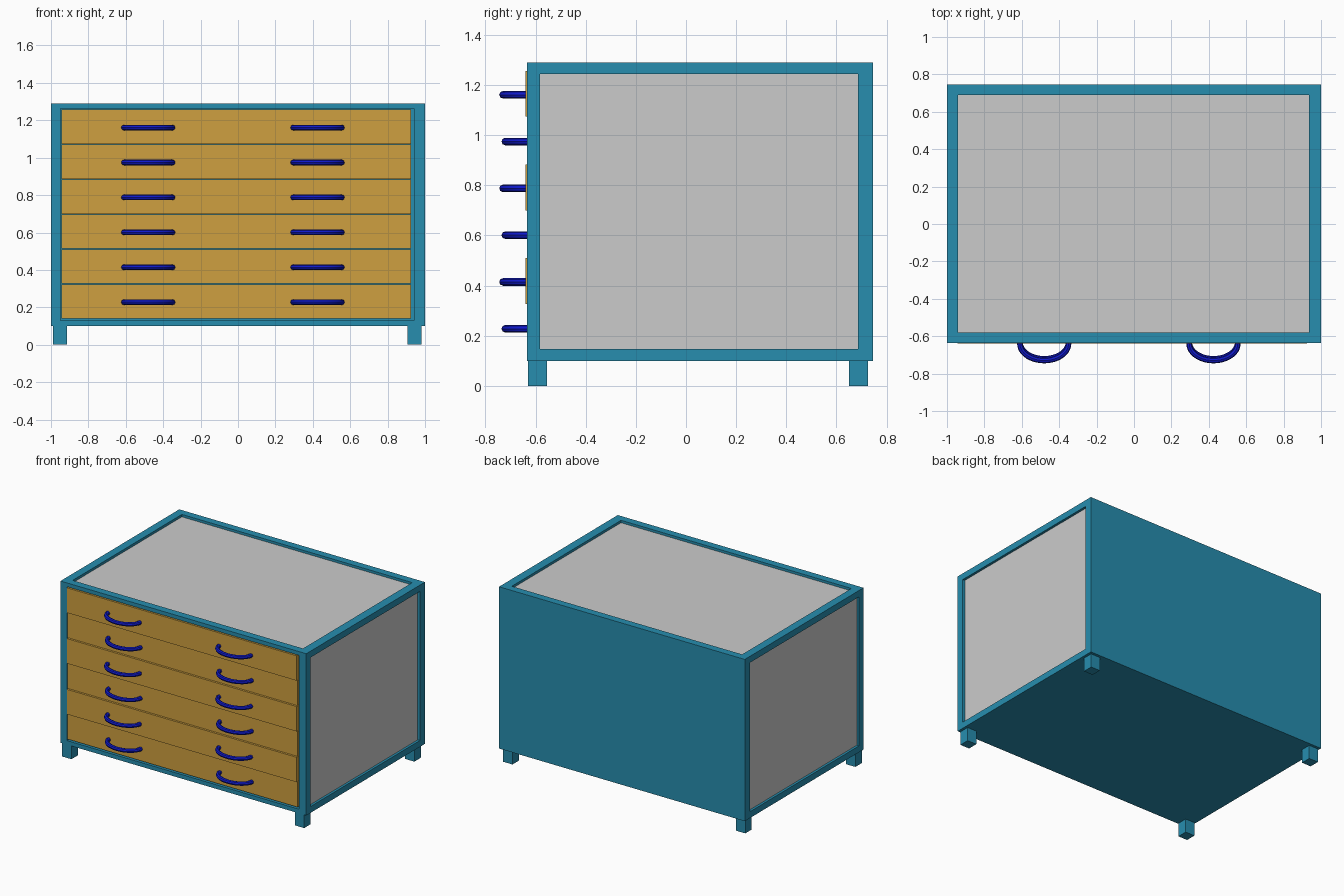
import bpy, bmesh, math
from mathutils import Vector

if "Cube" in bpy.data.objects:
    bpy.data.objects.remove(bpy.data.objects["Cube"])


def material(name, rgb):
    m = bpy.data.materials.new(name)
    m.diffuse_color = (*rgb, 1)
    m.use_nodes = True
    m.node_tree.nodes["Principled BSDF"].inputs["Base Color"].default_value = m.diffuse_color
    return m


TEAL = material("teal_paint", (0.02, 0.27, 0.43))
OCHRE = material("ochre_wood", (0.62, 0.35, 0.05))
BLUE = material("blue_metal", (0.005, 0.01, 0.6))


def add_object(name, bm, mat=None):
    mesh = bpy.data.meshes.new(name)
    bm.to_mesh(mesh)
    bm.free()
    ob = bpy.data.objects.new(name, mesh)
    bpy.context.collection.objects.link(ob)
    if mat:
        mesh.materials.append(mat)
    return ob


def box_bm(lo, hi):
    bm = bmesh.new()
    bmesh.ops.create_cube(bm, size=1)
    for v in bm.verts:
        v.co = [lo[i] if v.co[i] < 0 else hi[i] for i in range(3)]
    return bm


def box(name, lo, hi, mat=None):
    return add_object(name, box_bm(lo, hi), mat)


def recess(bm, direction, lo, hi, depth):
    """Sink a rectangle lo..hi into the outer face looking along direction."""
    d = Vector(direction)
    face = max((f for f in bm.faces if f.normal.dot(d) > 0.9),
               key=lambda f: f.calc_center_median().dot(d))
    axis = max(range(3), key=lambda i: abs(d[i]))
    bmesh.ops.inset_individual(bm, faces=[face], thickness=0.03)
    mid = face.calc_center_median()
    for v in face.verts:
        for i in range(3):
            if i != axis:
                v.co[i] = lo[i] if v.co[i] < mid[i] else hi[i]
    inner = bmesh.ops.extrude_discrete_faces(bm, faces=[face])["faces"][0]
    bmesh.ops.translate(bm, verts=inner.verts, vec=-d * depth)
    bm.normal_update()


# Cabinet shell with drawer opening and shallow recesses on top and sides
bm = box_bm((-1, -0.635, 0.10), (1, 0.745, 1.29))
bm.normal_update()
side_lo, side_hi = (0, -0.583, 0.147), (0, 0.687, 1.243)
top_lo, top_hi = (-0.94, -0.58, 0), (0.935, 0.69, 0)
recess(bm, (0, -1, 0), (-0.948, 0, 0.13), (0.94, 0, 1.262), 1.25)
recess(bm, (1, 0, 0), side_lo, side_hi, 0.022)
recess(bm, (-1, 0, 0), side_lo, side_hi, 0.022)
recess(bm, (0, 0, 1), top_lo, top_hi, 0.022)
add_object("cabinet_frame", bm, TEAL)

# Grey infill panels
box("top_panel", (*top_lo[:2], 1.266), (*top_hi[:2], 1.272))
box("right_panel", (0.976, *side_lo[1:]), (0.982, *side_hi[1:]))
box("left_panel", (-0.982, *side_lo[1:]), (-0.976, *side_hi[1:]))

# Legs
for xn, x in (("left", -0.99), ("right", 0.905)):
    for yn, y in (("front", -0.63), ("back", 0.65)):
        box(f"{yn}_{xn}_leg", (x, y, 0), (x + 0.075, y + 0.075, 0.105), TEAL)


# Bow handle: half-ellipse tube
def handle(name, x, y, z):
    curve = bpy.data.curves.new(name, "CURVE")
    curve.dimensions = "3D"
    curve.bevel_depth = 0.015
    curve.bevel_resolution = 2
    curve.use_fill_caps = True
    n = 24
    spline = curve.splines.new("POLY")
    spline.points.add(n)
    for i, p in enumerate(spline.points):
        a = math.radians(-10 + 200 * i / n)
        p.co = (x + 0.13 * math.cos(a), y - 0.09 * math.sin(a), z, 1)
    ob = bpy.data.objects.new(name, curve)
    bpy.context.collection.objects.link(ob)
    bpy.ops.object.select_all(action="DESELECT")
    ob.select_set(True)
    bpy.context.view_layer.objects.active = ob
    bpy.ops.object.convert(target="MESH")
    ob = bpy.context.view_layer.objects.active
    ob.data.materials.clear()
    ob.data.materials.append(BLUE)
    bpy.ops.object.shade_smooth_by_angle()


# Six drawers, every second one pushed in slightly
for i in range(6):
    z = 1.165 - 0.1867 * i
    front = -0.64 if i % 2 == 0 else -0.631
    box(f"drawer_{i + 1}", (-0.945, front, z - 0.0915),
        (0.925, 0.55, z + 0.0915), OCHRE)
    handle(f"drawer_{i + 1}_left_handle", -0.48, front, z - 0.004)
    handle(f"drawer_{i + 1}_right_handle", 0.425, front, z - 0.004)
